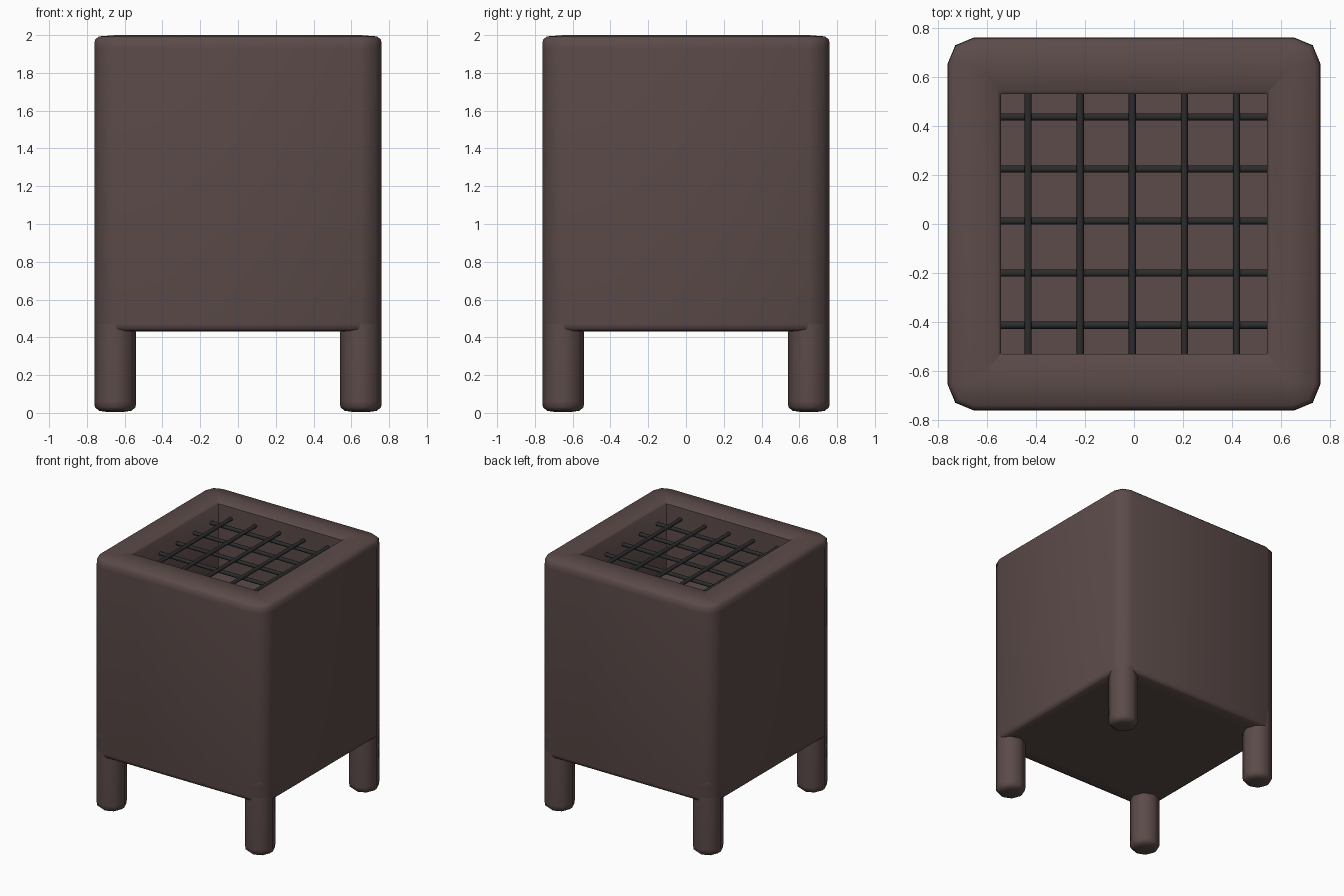
import bpy, bmesh, math

if "Cube" in bpy.data.objects:
    bpy.data.objects.remove(bpy.data.objects["Cube"])

def material(name, col):
    m = bpy.data.materials.new(name)
    m.diffuse_color = (*col, 1)
    m.use_nodes = True
    m.node_tree.nodes["Principled BSDF"].inputs["Base Color"].default_value = m.diffuse_color
    return m

BROWN = material("brown_clay", (0.105, 0.07, 0.066))
IRON = material("dark_iron", (0.025, 0.025, 0.025))

def finish(bm, name, mat, angle=50):
    bmesh.ops.recalc_face_normals(bm, faces=bm.faces)
    me = bpy.data.meshes.new(name)
    bm.to_mesh(me)
    bm.free()
    me.materials.append(mat)
    ob = bpy.data.objects.new(name, me)
    bpy.context.collection.objects.link(ob)
    bpy.ops.object.select_all(action='DESELECT')
    bpy.context.view_layer.objects.active = ob
    ob.select_set(True)
    bpy.ops.object.shade_smooth_by_angle(angle=math.radians(angle))
    return ob

def loft(rings, name, mat, angle=50):
    bm = bmesh.new()
    loops = [[bm.verts.new(p) for p in r] for r in rings]
    n = len(loops[0])
    for a, b in zip(loops, loops[1:]):
        for i in range(n):
            j = (i + 1) % n
            bm.faces.new((a[i], a[j], b[j], b[i]))
    bm.faces.new(loops[0])
    bm.faces.new(loops[-1])
    return finish(bm, name, mat, angle)

def square(hx, hy, r, z):
    # square outline with two-segment rounded corners
    pts = []
    for k, (sx, sy) in enumerate(((1, 1), (-1, 1), (-1, -1), (1, -1))):
        for s in range(3):
            a = math.radians(90 * k + 45 * s)
            pts.append((sx * (hx - r) + r * math.cos(a), sy * (hy - r) + r * math.sin(a), z))
    return pts

def circle(cx, cy, r, z, n=8):
    return [(cx + r * math.cos(i * math.tau / n), cy + r * math.sin(i * math.tau / n), z) for i in range(n)]

# Hollow body: outer wall, softened rim, inner wall and floor
FLOOR = 1.44
outer = [(0.65, 0.43), (0.735, 0.433), (0.755, 0.445), (0.76, 0.47),
         (0.76, 1.93), (0.758, 1.975), (0.737, 1.993), (0.65, 2.0)]
rings = [square(h, h, max(0.11 - (0.76 - h), 0.01), z) for h, z in outer]
rings += [square(0.555, 0.545, 0.006, 1.998), square(0.542, 0.529, 0.004, 1.985),
          square(0.542, 0.529, 0.004, FLOOR)]
loft(rings, "body", BROWN)

# Four round legs flush with the body corners
for x in (-1, 1):
    for y in (-1, 1):
        prof = [(0.05, 0.006), (0.085, 0.011), (0.108, 0.03), (0.11, 0.06), (0.11, 0.40), (0.11, 0.6)]
        loft([circle(0.65 * x, 0.65 * y, r, z) for r, z in prof],
             f"leg_{'right' if x > 0 else 'left'}_{'back' if y > 0 else 'front'}", BROWN, 60)

# Grate: two crossing layers of thin rods
def rod(name, axis, pos, z, half, r=0.0145):
    bm = bmesh.new()
    bmesh.ops.create_cone(bm, cap_ends=True, segments=12, radius1=r, radius2=r, depth=2 * half)
    ob = finish(bm, name, IRON)
    if axis == 'x':
        ob.rotation_euler = (0, math.pi / 2, 0)
        ob.location = (0, pos, z)
    else:
        ob.rotation_euler = (math.pi / 2, 0, 0)
        ob.location = (pos, 0, z)

for i in range(5):
    d = (i - 2) * 0.212
    rod(f"grate_rod_long_{i}", 'y', d - 0.007, 1.895, 0.55)
    rod(f"grate_rod_cross_{i}", 'x', d + 0.012, 1.87, 0.56)
